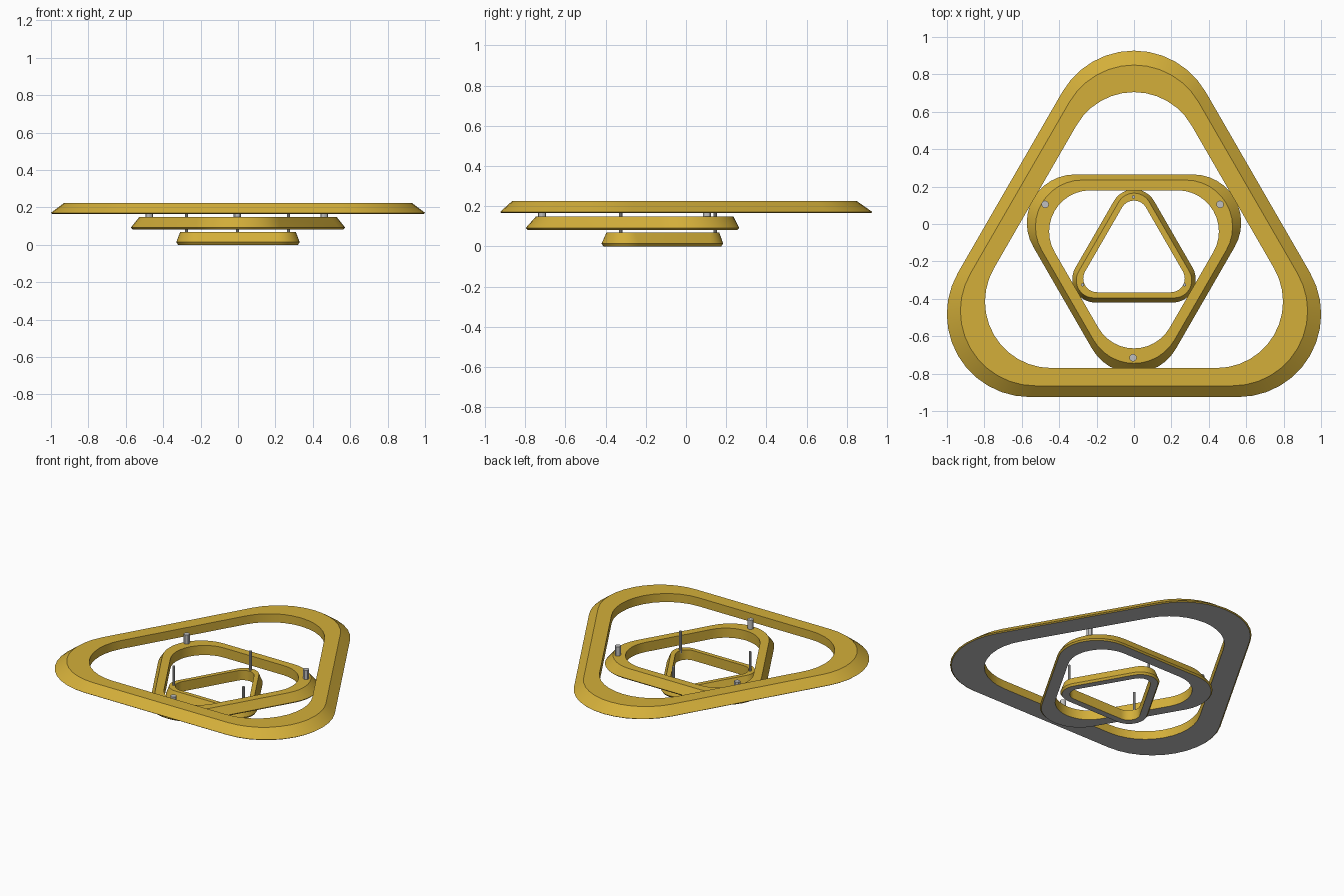
import bpy, bmesh, math

if "Cube" in bpy.data.objects:
    bpy.data.objects.remove(bpy.data.objects["Cube"])


def material(name, rgb):
    m = bpy.data.materials.new(name)
    m.diffuse_color = (*rgb, 1)
    m.use_nodes = True
    m.node_tree.nodes["Principled BSDF"].inputs["Base Color"].default_value = m.diffuse_color
    return m


gold = material("gold", (0.658, 0.429, 0.042))
silver = material("silver", (0.53, 0.53, 0.53))
STEPS = 12  # segments per rounded corner


def rounded_triangle(h, a, flip, cy):
    """Outline with side distance h and rounded-corner distance a from its centre."""
    r, d = 2 * h - a, 2 * (a - h)
    pts = []
    for k in range(3):
        mid = math.radians(90 + 120 * k)
        for i in range(STEPS + 1):
            t = mid + math.radians(-60 + 120 * i / STEPS)
            x = d * math.cos(mid) + r * math.cos(t)
            y = d * math.sin(mid) + r * math.sin(t)
            pts.append((x, flip * y + cy))
    return pts


def ring(name, cy, flip, section):
    """Sweep a closed cross-section of (h, a, z) around a rounded triangle."""
    bm = bmesh.new()
    loops = [[bm.verts.new((x, y, z)) for x, y in rounded_triangle(h, a, flip, cy)]
             for h, a, z in section]
    for j, low in enumerate(loops):
        high = loops[(j + 1) % len(loops)]
        n = len(low)
        for i in range(n):
            k = (i + 1) % n
            bm.faces.new((low[i], low[k], high[k], high[i]))
    bmesh.ops.recalc_face_normals(bm, faces=bm.faces)
    # silver backing on the underside
    for f in bm.faces:
        f.normal_update()
        f.material_index = 1 if f.normal.z < -0.9 else 0
    finish(name, bm, (gold, silver))


def rod(name, x, y, z0, z1, radius, sides):
    bm = bmesh.new()
    bmesh.ops.create_cone(bm, cap_ends=True, segments=sides, radius1=radius,
                          radius2=radius, depth=z1 - z0)
    bmesh.ops.translate(bm, verts=bm.verts, vec=(x, y, (z0 + z1) / 2))
    finish(name, bm, (silver,))


def finish(name, bm, mats):
    me = bpy.data.meshes.new(name)
    bm.to_mesh(me)
    bm.free()
    for m in mats:
        me.materials.append(m)
    ob = bpy.data.objects.new(name, me)
    bpy.context.collection.objects.link(ob)
    bpy.context.view_layer.objects.active = ob
    ob.select_set(True)
    bpy.ops.object.shade_smooth_by_angle(angle=math.radians(30))
    ob.select_set(False)


# three stacked bevelled rings: underside inner/outer, rim, top outer/inner
ring("large_ring", -0.16, 1, [(0.61, 0.865, 0.165), (0.757, 1.079, 0.165),
                              (0.765, 1.087, 0.171), (0.705, 1.01, 0.225),
                              (0.61, 0.865, 0.225)])
ring("middle_ring", -0.175, -1, [(0.355, 0.49, 0.082), (0.43, 0.613, 0.082),
                                 (0.44, 0.622, 0.092), (0.41, 0.57, 0.15),
                                 (0.355, 0.49, 0.15)])
ring("small_ring", -0.177, 1, [(0.188, 0.302, 0.0), (0.233, 0.352, 0.0),
                               (0.243, 0.362, 0.014), (0.218, 0.342, 0.07),
                               (0.188, 0.302, 0.07)])

# thick posts on the middle ring, thin posts on the small ring
for i, (x, y) in enumerate([(-0.475, 0.105), (0.46, 0.105), (-0.005, -0.715)]):
    rod(f"thick_post_{i + 1}", x, y, 0.13, 0.215, 0.02, 12)
for i, (x, y) in enumerate([(-0.275, -0.325), (0.27, -0.325), (-0.003, 0.145)]):
    rod(f"thin_post_{i + 1}", x, y, 0.05, 0.205, 0.009, 10)
